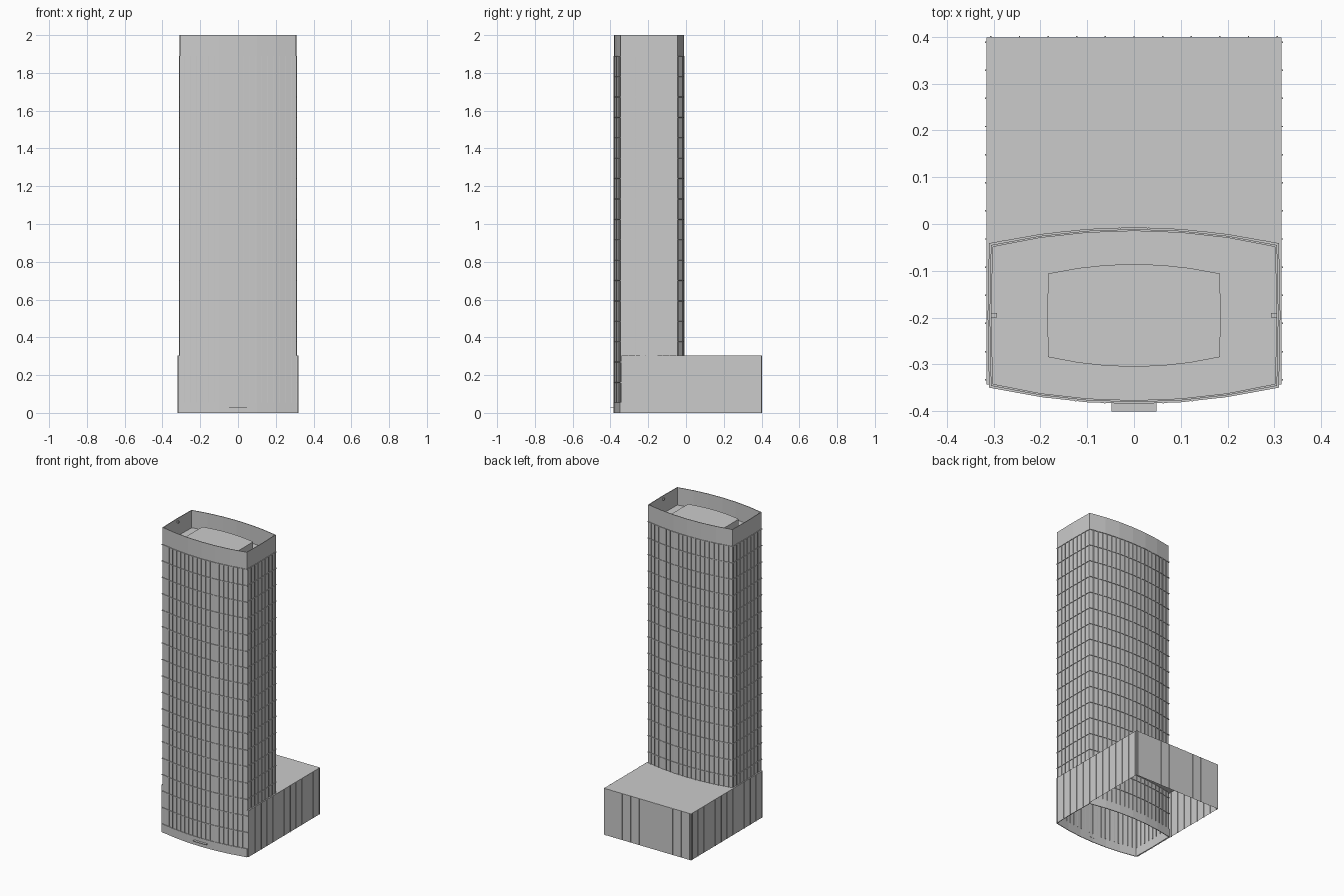
import bpy
import bmesh
from mathutils import Matrix, Vector

old = bpy.data.objects.get("Cube")
if old:
    bpy.data.objects.remove(old, do_unlink=True)

# One plain grey for the whole building
grey = bpy.data.materials.new("concrete_grey")
grey.diffuse_color = (0.6, 0.6, 0.6, 1)
grey.use_nodes = True
grey.node_tree.nodes["Principled BSDF"].inputs["Base Color"].default_value = (0.6, 0.6, 0.6, 1)

HALF = 0.306            # half width of the tower at its corners
TRIM = 0.004            # depth of fins and ledges
CURTAIN = (0.055, 1.89)  # bottom and top of the glazed facade
PODIUM_TOP = 0.305
FLOORS = 17


def front_y(x):
    return -0.381 + 0.035 * (x / HALF) ** 2


def back_y(x):
    return -0.011 - 0.034 * (x / HALF) ** 2


def tower_ring(grow=0.0):
    """Plan outline: bowed front and back, slightly bowed sides."""
    xs = (-HALF, -0.2, -0.1, 0, 0.1, 0.2, HALF)
    mid = -0.195

    def out(x):
        return x + (grow if x == HALF else -grow if x == -HALF else 0)
    ring = [(out(x), front_y(x) - grow) for x in xs]
    ring.append((HALF + 0.003 + grow, mid))
    ring += [(out(x), back_y(x) + grow) for x in reversed(xs)]
    ring.append((-HALF - 0.003 - grow, mid))
    return ring


def finish(name, bm):
    mesh = bpy.data.meshes.new(name)
    bm.to_mesh(mesh)
    bm.free()
    mesh.materials.append(grey)
    obj = bpy.data.objects.new(name, mesh)
    bpy.context.collection.objects.link(obj)
    return obj


def loft(bm, layers, cap_start=False, cap_end=False, closed=False):
    """Skin a list of (outline, height) layers."""
    rows = [[bm.verts.new((x, y, z)) for x, y in ring] for ring, z in layers]
    pairs = list(zip(rows, rows[1:]))
    if closed:
        pairs.append((rows[-1], rows[0]))
    for low, high in pairs:
        for i in range(len(low)):
            j = (i + 1) % len(low)
            bm.faces.new((low[i], low[j], high[j], high[i]))
    if cap_start:
        bm.faces.new(rows[0][::-1])
    if cap_end:
        bm.faces.new(rows[-1])


def box(bm, center, size):
    m = Matrix.Translation(Vector(center)) @ Matrix.Diagonal((*size, 1))
    bmesh.ops.create_cube(bm, size=1, matrix=m)


def steps(lo, hi, count):
    return [lo + (hi - lo) * i / count for i in range(count + 1)]


# Tower shell, parapet and sunken roof; open underneath
bm = bmesh.new()
loft(bm, [(tower_ring(), 0), (tower_ring(), 2), (tower_ring(-TRIM), 2),
          (tower_ring(-TRIM), 1.885)], cap_end=True)
finish("tower", bm)

# Plinth band under the facade
bm = bmesh.new()
loft(bm, [(tower_ring(), 0), (tower_ring(TRIM), 0), (tower_ring(TRIM), CURTAIN[0]),
          (tower_ring(), CURTAIN[0])], closed=True)
finish("plinth", bm)

# Ledges at every floor
bm = bmesh.new()
for z in steps(*CURTAIN, FLOORS):
    loft(bm, [(tower_ring(), z - 0.004), (tower_ring(TRIM), z - 0.004),
              (tower_ring(TRIM), z), (tower_ring(), z)], closed=True)
finish("floor_ledges", bm)

# Vertical fins on all four tower sides
bm = bmesh.new()
height = CURTAIN[1] - CURTAIN[0]
zc = sum(CURTAIN) / 2
for x in steps(-0.281, 0.281, 18):
    for y in (front_y(x), back_y(x)):
        box(bm, (x, y, zc), (0.003, 2 * TRIM, height))
for y in steps(-0.34, -0.05, 8):
    bow = 0.003 * (1 - abs(y + 0.195) / 0.15)
    for side in (-1, 1):
        box(bm, (side * (HALF + bow), y, zc), (2 * TRIM, 0.003, height))
finish("tower_fins", bm)

# Penthouse on the roof, bowed like the tower
bm = bmesh.new()
plan = [(x * 0.6, -0.195 + (y + 0.195) * 0.594) for x, y in tower_ring()]
loft(bm, [(plan, 1.885), (plan, 1.945)], cap_end=True)
finish("penthouse", bm)

# Small fixtures on the inner parapet
bm = bmesh.new()
for side in (-1, 1):
    box(bm, (side * 0.299, -0.195, 1.98), (0.012, 0.009, 0.012))
finish("parapet_fixtures", bm)

# Podium: a box without a floor
bm = bmesh.new()
W, Y0, Y1 = 0.316, -0.343, 0.399
plan = [(-W, Y0), (W, Y0), (W, Y1), (-W, Y1)]
loft(bm, [(plan, 0), (plan, PODIUM_TOP)], cap_end=True)
# Remove the front wall and roof inside the tower's footprint
front = [f for f in bm.faces if all(v.co.y < 0 for v in f.verts)]
bmesh.ops.delete(bm, geom=front, context="FACES_ONLY")
finish("podium", bm)

# Narrow returns closing the podium front beside the tower
bm = bmesh.new()
for side in (-1, 1):
    box(bm, (side * 0.311, Y0 + 0.003, PODIUM_TOP / 2), (0.01, 0.006, PODIUM_TOP))
finish("podium_returns", bm)

# Podium fins on the sides and back
bm = bmesh.new()
for y in steps(Y0 + 0.01, Y1 - 0.01, 12):
    for side in (-1, 1):
        box(bm, (side * W, y, PODIUM_TOP / 2), (0.006, 0.003, PODIUM_TOP))
for x in steps(-W + 0.01, W - 0.01, 10):
    box(bm, (x, Y1, PODIUM_TOP / 2), (0.003, 0.006, PODIUM_TOP))
finish("podium_fins", bm)

# Entrance canopy
bm = bmesh.new()
box(bm, (0, -0.39, 0.03), (0.096, 0.021, 0.004))
finish("entrance_canopy", bm)
